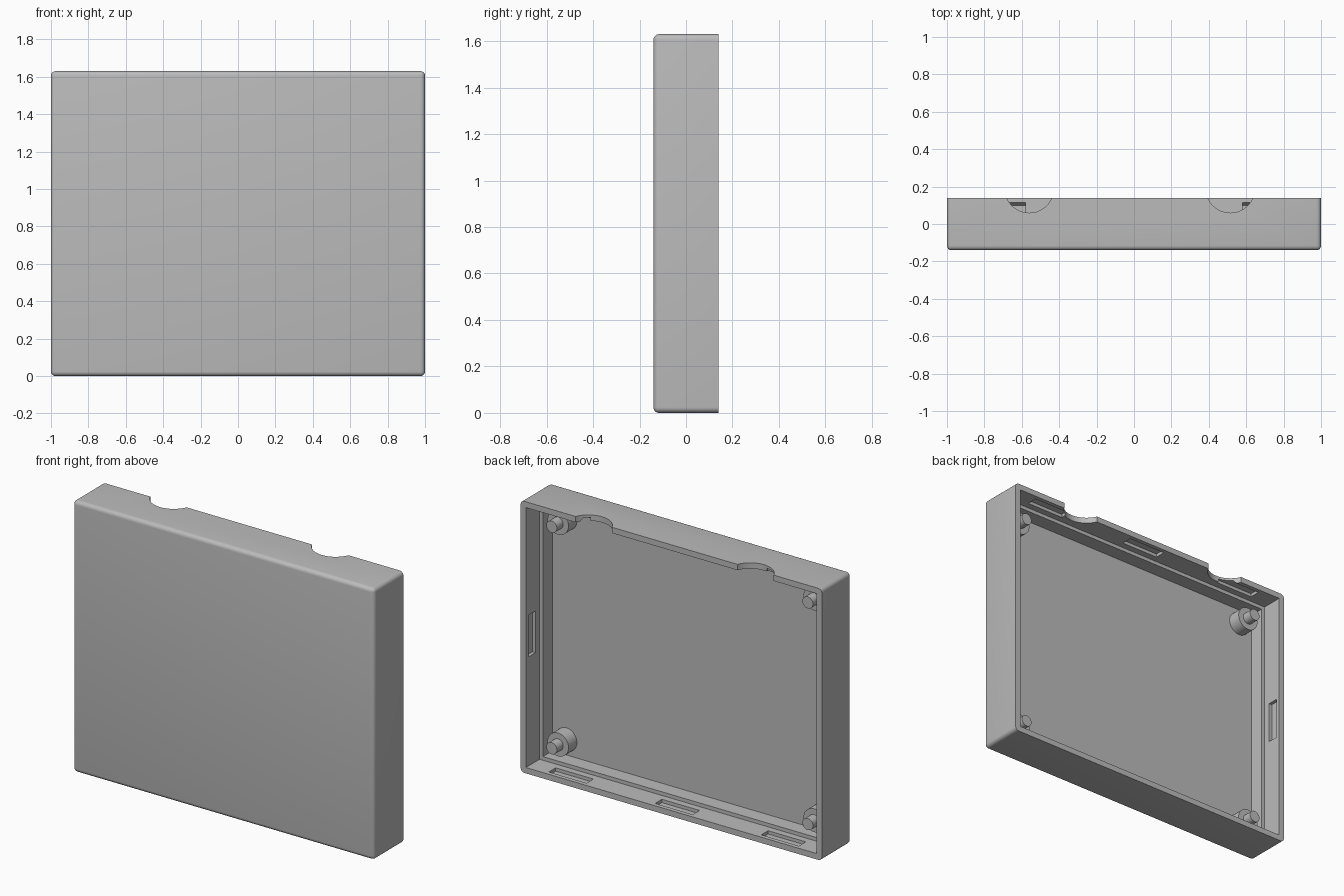
import bpy, bmesh, math
from mathutils import Matrix, Vector

cube = bpy.data.objects.get("Cube")
if cube:
    bpy.data.objects.remove(cube, do_unlink=True)

H, D = 1.63, 0.14          # height, half depth
RIM, LEDGE = 0.035, 0.057  # wall thickness at the rim and below the ledge
FLOOR, STEP = -0.08, 0.01  # y of the inner floor and of the ledge

grey = bpy.data.materials.new("plain grey")
grey.use_nodes = True
grey.diffuse_color = (0.5, 0.5, 0.5, 1)
grey.node_tree.nodes["Principled BSDF"].inputs["Base Color"].default_value = (0.5, 0.5, 0.5, 1)


def finish(name, bm):
    bmesh.ops.recalc_face_normals(bm, faces=bm.faces)
    mesh = bpy.data.meshes.new(name)
    bm.to_mesh(mesh)
    bm.free()
    mesh.materials.append(grey)
    ob = bpy.data.objects.new(name, mesh)
    bpy.context.collection.objects.link(ob)
    return ob


def activate(ob):
    bpy.ops.object.select_all(action='DESELECT')
    ob.select_set(True)
    bpy.context.view_layer.objects.active = ob


def add_box(bm, lo, hi):
    lo, hi = Vector(lo), Vector(hi)
    size = Matrix.Diagonal((*(hi - lo), 1))
    bmesh.ops.create_cube(bm, size=1, matrix=Matrix.Translation((lo + hi) / 2) @ size)


def add_cylinder(bm, r, matrix, depth, sides):
    bmesh.ops.create_cone(bm, cap_ends=True, segments=sides, radius1=r, radius2=r,
                          depth=depth, matrix=matrix)


def add_groove(bm, centre, outward):
    """Catch groove cut into a wall: sloped on the side nearest the opening."""
    outward = Vector(outward)
    along = outward.cross((0, 1, 0))
    profile = [(0.05, -0.02), (0.115, -0.02), (0.115, 0), (0.1, 0.02), (0.05, 0.02)]
    ring = [bm.verts.new(Vector(centre) + Vector((0, y, 0)) + outward * d - along * 0.125)
            for y, d in profile]
    face = bm.faces.new(ring)
    ext = bmesh.ops.extrude_face_region(bm, geom=[face], use_keep_orig=True)
    moved = [g for g in ext["geom"] if isinstance(g, bmesh.types.BMVert)]
    bmesh.ops.translate(bm, verts=moved, vec=along * 0.25)


def cut(ob, bm):
    cutter = finish("cutter", bm)
    cutter.hide_render = True
    mod = ob.modifiers.new("cut", 'BOOLEAN')
    mod.operation, mod.solver, mod.object = 'DIFFERENCE', 'EXACT', cutter
    activate(ob)
    bpy.ops.object.modifier_apply(modifier=mod.name)
    bpy.data.objects.remove(cutter, do_unlink=True)


# Outer shell, rounded everywhere except around the open back
bm = bmesh.new()
add_box(bm, (-1, -D, 0), (1, D, H))
edges = [e for e in bm.edges if not all(v.co.y > 0 for v in e.verts)]
bmesh.ops.bevel(bm, geom=edges, offset=0.024, segments=5, profile=0.5, affect='EDGES')
shell = finish("case_shell", bm)

# Hollow with a ledge part way down
for wall, depth in ((LEDGE, FLOOR), (RIM, STEP)):
    bm = bmesh.new()
    add_box(bm, (-1 + wall, depth, wall), (1 - wall, D + 0.1, H - wall))
    cut(shell, bm)

# Catch grooves: three along top and bottom, one on each side
bm = bmesh.new()
for x in (-0.705, 0, 0.705):
    add_groove(bm, (x, 0, RIM), (0, 0, -1))
    add_groove(bm, (x, 0, H - RIM), (0, 0, 1))
for s in (-1, 1):
    add_groove(bm, (s * (1 - RIM), 0, H / 2), (s, 0, 0))
cut(shell, bm)

# Round cable notches in the top wall
bm = bmesh.new()
for x in (-0.56, 0.515):
    add_cylinder(bm, 0.131, Matrix.Translation((x, 0.191, H)), 0.2, 64)
cut(shell, bm)

activate(shell)
bpy.ops.object.shade_smooth_by_angle(angle=math.radians(30))

# Corner posts with locating pins
turn = Matrix.Rotation(math.pi / 2, 4, 'X')
for side, sx in (("right", -1), ("left", 1)):
    for level, z in (("lower", 0.15), ("upper", H - 0.15)):
        for part, r, end in (("post", 0.07, 0.0), ("pin", 0.035, 0.06)):
            start = FLOOR - 0.01
            bm = bmesh.new()
            place = Matrix.Translation((sx * 0.85, (start + end) / 2, z)) @ turn
            add_cylinder(bm, r, place, end - start, 32)
            activate(finish(f"{level}_{side}_{part}", bm))
            bpy.ops.object.shade_smooth_by_angle(angle=math.radians(30))
